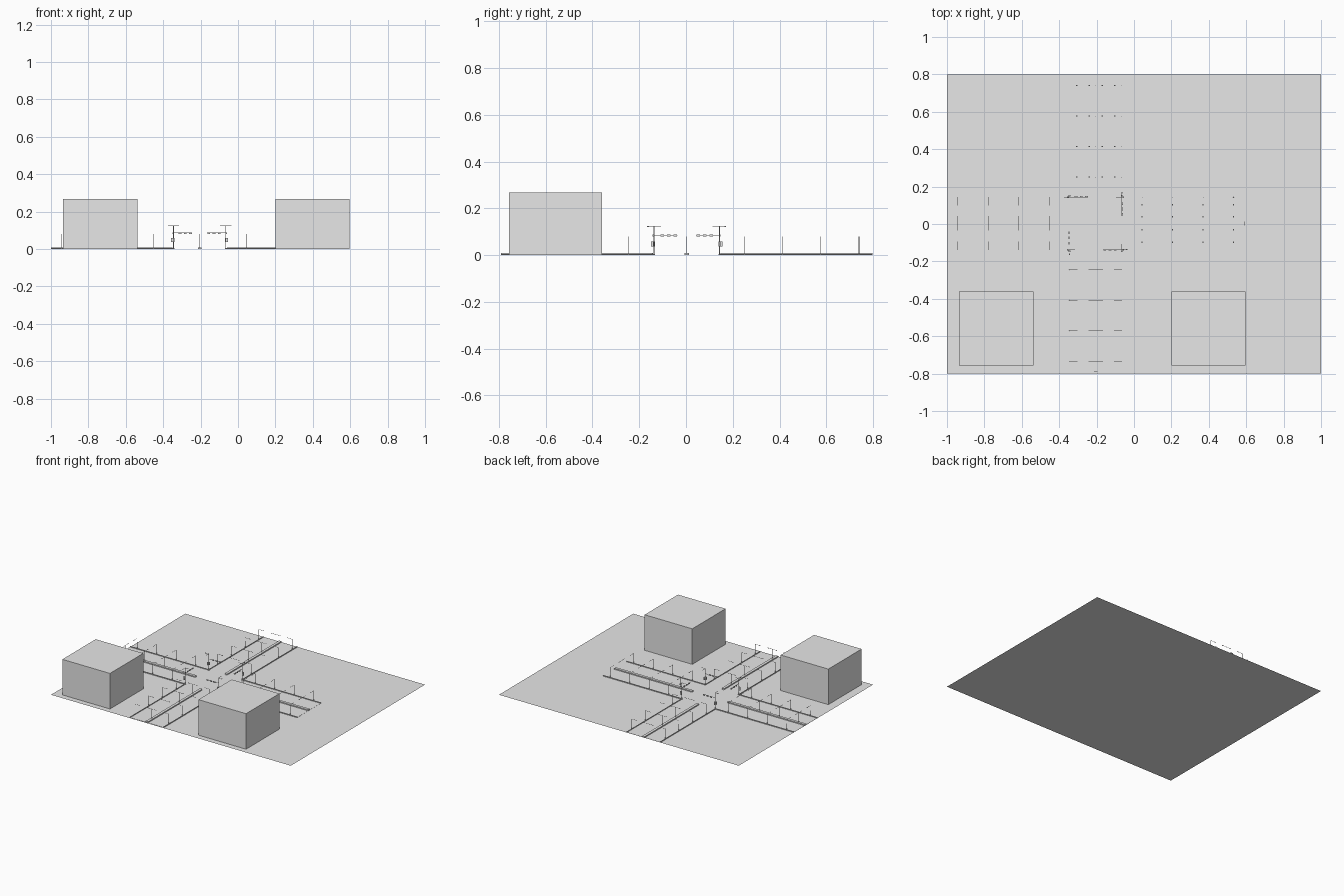
import bpy
import bmesh
from math import pi
from mathutils import Matrix, Vector

if "Cube" in bpy.data.objects:
    bpy.data.objects.remove(bpy.data.objects["Cube"], do_unlink=True)

grey = bpy.data.materials.new("light_grey")
grey.use_nodes = True
grey.diffuse_color = (0.8, 0.8, 0.8, 1)
grey.node_tree.nodes["Principled BSDF"].inputs["Base Color"].default_value = (0.8, 0.8, 0.8, 1)

CENTRE = Vector((-0.205, 0.003, 0))   # middle of the crossroads
HALF_ROAD = 0.14
ROAD_START, ROAD_END = 0.135, 0.795
LAMP_HEIGHT = 0.08
ROWS = [0.248 + 0.163 * i for i in range(4)]


def box(bm, centre, size):
    m = Matrix.Translation(centre) @ Matrix.Diagonal((*size, 1))
    bmesh.ops.create_cube(bm, size=1, matrix=m)


def slab(bm, x0, x1, y0, y1, height):
    box(bm, ((x0 + x1) / 2, (y0 + y1) / 2, height / 2), (x1 - x0, y1 - y0, height))


def pole(bm, x, y, height, radius=0.0014):
    bmesh.ops.create_cone(bm, cap_ends=True, segments=8, radius1=radius, radius2=radius * 0.8,
                          depth=height, matrix=Matrix.Translation((x, y, height / 2)))


def finish(bm, name, turn=0, origin=Vector((0, 0, 0))):
    mesh = bpy.data.meshes.new(name)
    bm.to_mesh(mesh)
    bm.free()
    mesh.materials.append(grey)
    obj = bpy.data.objects.new(name, mesh)
    obj.location = origin
    obj.rotation_euler.z = turn
    bpy.context.collection.objects.link(obj)
    return obj


# Flat ground sheet
bm = bmesh.new()
bmesh.ops.create_grid(bm, x_segments=1, y_segments=1, size=1, matrix=Matrix.Diagonal((1, 0.8, 1, 1)))
finish(bm, "ground")

# Two plain buildings
for side, x0 in (("right", -0.935), ("left", 0.2)):
    bm = bmesh.new()
    slab(bm, x0, x0 + 0.397, -0.757, -0.36, 0.268)
    finish(bm, side + "_building")

# Junction surface
bm = bmesh.new()
slab(bm, -HALF_ROAD, HALF_ROAD, -HALF_ROAD, HALF_ROAD, 0.001)
finish(bm, "junction", origin=CENTRE)

# Each arm and corner repeats by quarter turns about the crossroads
for i, arm in enumerate(("left", "back", "right", "front")):
    turn = i * pi / 2

    # Road surface
    bm = bmesh.new()
    slab(bm, HALF_ROAD, ROAD_END, -HALF_ROAD, HALF_ROAD, 0.001)
    finish(bm, arm + "_road", turn, CENTRE)

    # Central reservation with a rounded nose
    bm = bmesh.new()
    slab(bm, ROAD_START + 0.01, ROAD_END, -0.01, 0.01, 0.009)
    ends = [e for e in bm.edges if all(v.co.x < ROAD_START + 0.02 for v in e.verts)
            and abs(e.verts[0].co.z - e.verts[1].co.z) > 0.005]
    bmesh.ops.bevel(bm, geom=ends, offset=0.008, segments=3, affect='EDGES', profile=0.5)
    finish(bm, arm + "_median", turn, CENTRE)

    # Kerbs
    bm = bmesh.new()
    for s in (-1, 1):
        box(bm, ((ROAD_START + ROAD_END) / 2, s * HALF_ROAD, 0.003),
            (ROAD_END - ROAD_START, 0.004, 0.006))
    finish(bm, arm + "_kerbs", turn, CENTRE)

    # Street lamps: double on the median, single on both kerbs
    bm = bmesh.new()
    for x in ROWS:
        pole(bm, x, 0, LAMP_HEIGHT)
        box(bm, (x, 0, LAMP_HEIGHT), (0.0015, 0.066, 0.0015))
        for s in (-1, 1):
            box(bm, (x, s * 0.035, LAMP_HEIGHT), (0.004, 0.008, 0.002))
            pole(bm, x, s * HALF_ROAD, LAMP_HEIGHT)
            box(bm, (x, s * 0.12, LAMP_HEIGHT), (0.0015, 0.04, 0.0015))
            box(bm, (x, s * 0.101, LAMP_HEIGHT), (0.004, 0.008, 0.002))
    finish(bm, arm + "_street_lamps", turn, CENTRE)

    # Corner mast with signal arm, walk signals and a lamp on top
    bm = bmesh.new()
    cx, cy = -HALF_ROAD, HALF_ROAD
    pole(bm, cx, cy, 0.125, 0.0022)
    box(bm, (cx + 0.05, cy, 0.086), (0.1, 0.002, 0.002))
    for d in (0.035, 0.063, 0.091):
        box(bm, (cx + d, cy + 0.003, 0.084), (0.014, 0.005, 0.009))
    for dx, dy in ((-0.008, 0), (0, 0.008)):
        box(bm, (cx + dx, cy + dy, 0.048), (0.009, 0.009, 0.02))
    box(bm, (cx - 0.012, cy, 0.124), (0.026, 0.002, 0.002))
    box(bm, (cx - 0.025, cy, 0.123), (0.008, 0.005, 0.003))
    box(bm, (cx, cy - 0.015, 0.124), (0.002, 0.03, 0.002))
    finish(bm, arm + "_traffic_signal", turn, CENTRE)
